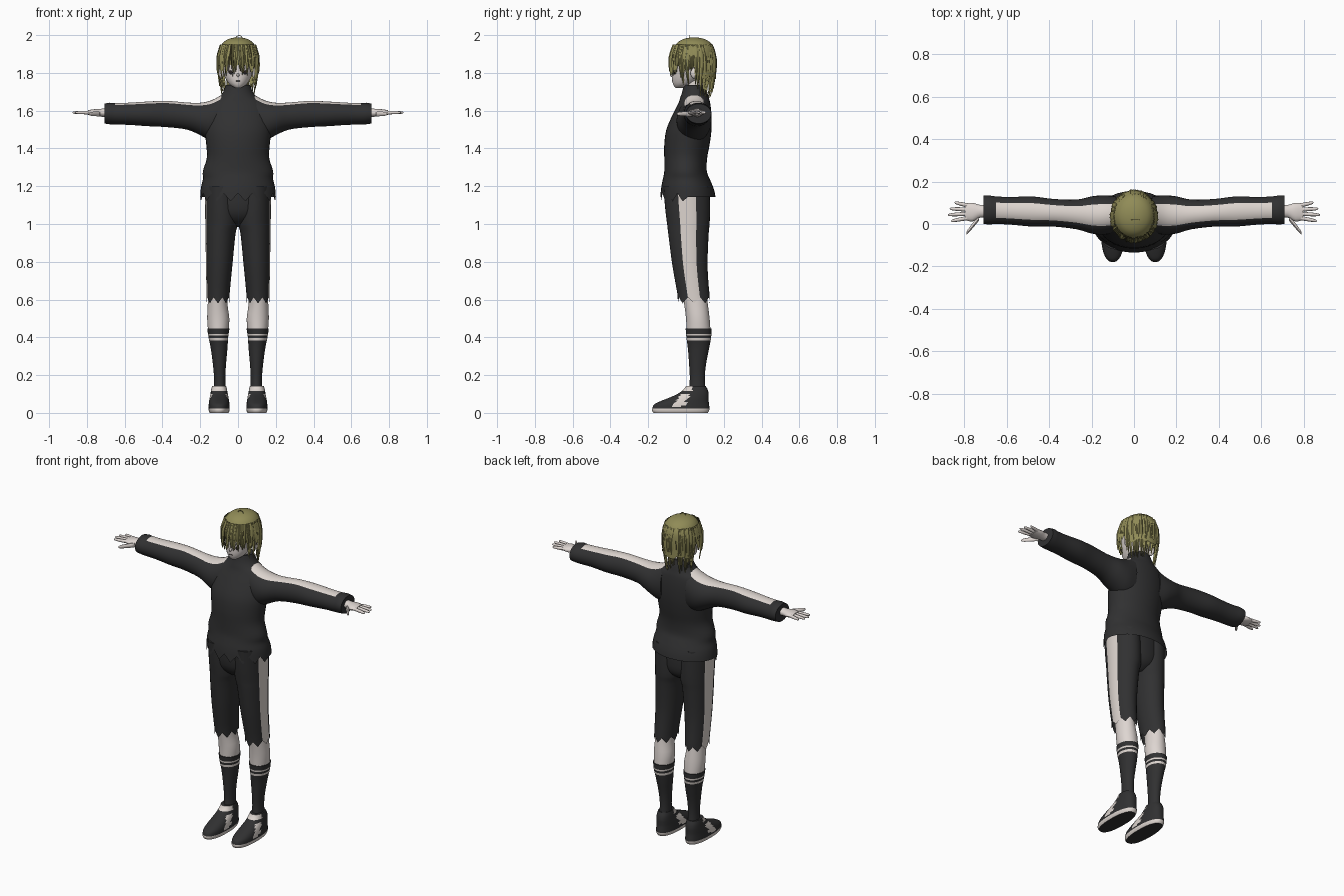
import bpy, bmesh, math, random
from mathutils import Vector

random.seed(4)
if "Cube" in bpy.data.objects:
    bpy.data.objects.remove(bpy.data.objects["Cube"])


def material(name, r, g, b):
    m = bpy.data.materials.new(name)
    m.use_nodes = True
    m.diffuse_color = (r, g, b, 1)
    bsdf = next(n for n in m.node_tree.nodes if n.type == "BSDF_PRINCIPLED")
    bsdf.inputs["Base Color"].default_value = (r, g, b, 1)
    return m


cloth = material("charcoal cloth", .03, .03, .031)
white = material("off white trim", .72, .66, .62)
skin = material("pale skin", .73, .67, .64)
hair = material("olive hair", .28, .26, .095)
shade = material("dark olive hair", .09, .08, .03)
ink = material("eye ink", .02, .015, .015)


def finish(name, bm, mats, angle=50):
    bmesh.ops.recalc_face_normals(bm, faces=bm.faces)
    me = bpy.data.meshes.new(name)
    bm.to_mesh(me)
    bm.free()
    ob = bpy.data.objects.new(name, me)
    bpy.context.collection.objects.link(ob)
    for m in mats:
        me.materials.append(m)
    bpy.ops.object.select_all(action="DESELECT")
    ob.select_set(True)
    bpy.context.view_layer.objects.active = ob
    bpy.ops.object.shade_smooth_by_angle(angle=math.radians(angle))
    return ob


def refine(rings, sub):
    """Catmull-Rom rings between the given ones."""
    out = []
    for i in range(len(rings) - 1):
        p = [rings[max(0, min(len(rings) - 1, i + j))] for j in (-1, 0, 1, 2)]
        for s in range(sub):
            t = s / sub
            out.append([b + .5 * t * (c - a + t * (2*a - 5*b + 4*c - d + t * (3*(b - c) + d - a)))
                        for a, b, c, d in zip(*p)])
    return out + [list(rings[-1])]


def loft(name, rings, mats, axis="z", side=1, seg=32, sub=3, power=1,
         rule=None, hem=None, caps=True, angle=50):
    """Skin oval rings (position, a0, a1, b0, b1) along z (a=x, b=y) or x (a=y, b=z)."""
    bm = bmesh.new()
    loops = []
    rings = refine(rings, sub)
    for ring in rings:
        pos, a0, a1, b0, b1 = ring
        loop = []
        for k in range(seg):
            t = 2 * math.pi * k / seg
            c, s = math.cos(t), math.sin(t)
            a = (a0 + a1) / 2 + (a1 - a0) / 2 * math.copysign(abs(c) ** power, c)
            b = (b0 + b1) / 2 + (b1 - b0) / 2 * math.copysign(abs(s) ** power, s)
            p = pos + (hem(k, s) if hem and ring is rings[-1] else 0)
            x, y, z = (a, b, p) if axis == "z" else (p, a, b)
            loop.append(bm.verts.new((x * side, y, z)))
        loops.append(loop)
    for lo, hi in zip(loops, loops[1:]):
        for k in range(seg):
            n = (k + 1) % seg
            f = bm.faces.new((lo[k], lo[n], hi[n], hi[k]))
            if rule:
                c = f.calc_center_median()
                f.material_index = int(rule(Vector((c.x * side, c.y, c.z)), k))
    if caps:
        bm.faces.new(loops[0])
        if not hem:
            bm.faces.new(loops[-1])
    return finish(name, bm, mats, angle)


def round_rings(rows, cx=0):
    """Rows (z, half width, back and front y) to full rings about x = cx."""
    return [(z, cx - w, cx + w, y0, y1) for z, w, y0, y1 in rows]


def ball(name, loc, size, mat):
    bm = bmesh.new()
    bmesh.ops.create_uvsphere(bm, u_segments=16, v_segments=10, radius=1)
    for v in bm.verts:
        v.co = Vector(a * b for a, b in zip(v.co, size)) + Vector(loc)
    finish(name, bm, [mat])


# Sweater body with high collar and a ragged front hem
loft("sweater_body", round_rings([
    (1.735, .066, -.012, .1), (1.70, .078, -.02, .112), (1.67, .102, -.03, .12),
    (1.64, .145, -.04, .128), (1.58, .17, -.07, .135), (1.5, .176, -.104, .135),
    (1.42, .168, -.115, .125), (1.35, .165, -.115, .112), (1.28, .186, -.115, .11),
    (1.24, .185, -.122, .125), (1.2, .195, -.13, .142), (1.155, .2, -.135, .156)]),
    [cloth], hem=lambda k, s: (-.035 if k % 2 else .008) if s < -.05 else -.012)

# Hips
loft("shorts_hips", round_rings([
    (1.2, .165, -.115, .12), (1.08, .162, -.108, .122),
    (1.02, .11, -.075, .105), (.985, .03, -.02, .06)]), [cloth])

# Head, neck and small face details
loft("neck", round_rings([(1.64, .05, 0, .09), (1.78, .045, -.005, .085)]), [skin])
loft("head", round_rings([
    (1.72, .014, -.055, -.02), (1.735, .04, -.066, .03), (1.76, .06, -.073, .07),
    (1.8, .078, -.074, .115), (1.88, .088, -.07, .135), (1.95, .06, -.03, .11)]), [skin])
ball("nose", (0, -.074, 1.788), (.007, .01, .01), skin)
ball("mouth", (0, -.071, 1.757), (.015, .003, .002), ink)

for side, tag in ((1, "left"), (-1, "right")):
    ball(tag + "_eye", (side * .035, -.062, 1.803), (.015, .005, .011), ink)
    ball(tag + "_ear", (side * .088, .045, 1.8), (.014, .022, .03), skin)

    # Sleeve with pale stripe on top
    loft(tag + "_sleeve", [
        (.085, -.04, .13, 1.43, 1.685), (.14, -.05, .135, 1.44, 1.655), (.2, -.045, .13, 1.47, 1.642),
        (.27, -.025, .115, 1.5, 1.643), (.38, -.012, .118, 1.513, 1.652), (.48, -.012, .13, 1.518, 1.648),
        (.58, -.003, .127, 1.525, 1.642), (.65, 0, .13, 1.526, 1.64), (.68, -.002, .134, 1.528, 1.642),
        (.708, 0, .134, 1.532, 1.636)], [cloth, white], axis="x", side=side,
        rule=lambda c, k: 5 <= k <= 10 and c.x < .655)

    # Hand, fingers and thumb
    loft(tag + "_hand", [(.68, .03, .09, 1.565, 1.615), (.725, .03, .09, 1.568, 1.61),
                         (.76, .012, .1, 1.572, 1.608), (.795, .018, .097, 1.578, 1.602)],
         [skin], axis="x", side=side, seg=16)

    def finger(name, x0, y0, x1, y1, r, z=1.59):
        path = [(0, 1), (.5, .9), (.9, .65), (1, .2)]
        loft(name, [(x0 + (x1 - x0) * t, y0 + (y1 - y0) * t - r * q, y0 + (y1 - y0) * t + r * q,
                     z - r * q, z + r * q) for t, q in path], [skin], axis="x", side=side, seg=10)

    for i, (finger_name, tip) in enumerate((("index", .862), ("middle", .876), ("ring", .868), ("little", .845))):
        finger(f"{tag}_{finger_name}_finger", .785, .028 + .02 * i, tip, .014 + .029 * i, .01)
    finger(tag + "_thumb", .73, .03, .79, -.045, .014, 1.583)

    # Cropped trouser leg with side stripe and ragged hem
    loft(tag + "_trouser_leg", [
        (1.2, 0, .175, -.12, .125), (1.08, -.002, .174, -.11, .127), (1, 0, .173, -.1, .125),
        (.95, .013, .172, -.094, .12), (.8, .028, .17, -.075, .114), (.7, .038, .168, -.058, .118),
        (.612, .046, .166, -.042, .126)], [cloth, white], side=side,
        rule=lambda c, k: k in (30, 31, 0, 1), hem=lambda k, s: -.032 * abs(k % 4 - 2) / 2)

    # Bare knee and banded sock
    loft(tag + "_knee", [(.7, .055, .155, -.03, .1), (.58, .056, .16, -.01, .115),
                         (.5, .046, .163, 0, .125), (.43, .05, .158, .004, .13)], [skin], side=side)
    bands = ((.409, .418), (.38, .396))
    loft(tag + "_sock", [(.447, .045, .163, -.002, .135), (.4, .052, .156, .002, .133),
                         (.34, .056, .144, .01, .122), (.25, .064, .132, .017, .105),
                         (.18, .067, .127, .02, .1), (.1, .065, .13, .015, .105)],
         [cloth, white], side=side, sub=12,
         rule=lambda c, k: any(lo < c.z < hi for lo, hi in bands))

    # Shoe: pale sole, side panel and tongue
    def shoe_paint(c, k):
        panel = .03 < c.z < .1 and abs(c.y + .025 - (c.z - .06) * .6) < .026
        tongue = c.z > .118 and c.y < .035
        return c.z < .024 or panel or tongue

    loft(tag + "_shoe", round_rings([
        (0, .05, -.172, .115), (.012, .055, -.179, .122), (.026, .056, -.178, .124),
        (.045, .055, -.168, .122), (.062, .053, -.135, .12), (.08, .05, -.09, .12),
        (.1, .046, -.045, .12), (.122, .042, -.015, .115), (.142, .037, 0, .105)], .1),
        [cloth, white], side=side, seg=48, sub=4, power=.85, rule=shoe_paint)


# Hair cap
MID, RX, RY = .036, .106, .117
loft("hair_cap", [(z, -RX * q, RX * q, MID + .006 - RY * q, MID + .006 + RY * q) for z, q in (
    (1.988, .1), (1.982, .4), (1.965, .7), (1.935, .9), (1.9, .98), (1.845, 1))],
    [hair], seg=48, hem=lambda k, s: random.uniform(-.02, 0) - (.06 if s > .3 else 0))


# Hair locks: tapered ridged strips hanging round the head
def lock_end(s):
    if s < -.6:
        return random.uniform(1.775, 1.825)
    if s < -.25:
        return random.uniform(1.73, 1.79)
    if s < .2:
        return random.uniform(1.79, 1.82)
    return random.uniform(1.665, 1.74)


bm = bmesh.new()
count = 84
for i in range(count):
    t = 2 * math.pi * (i + random.uniform(-.3, .3)) / count
    end = lock_end(math.sin(t))
    lean = random.uniform(-.12, .12)
    lift = random.uniform(0, .006)
    tint = int(random.random() < (.3 if math.sin(t) < -.5 else .08))
    rows = []
    for step in range(7):
        f = step / 6
        z = 1.95 + (end - 1.95) * f
        q = min(1, .82 + (1.95 - z) * 3) - max(0, 1.82 - z) * 1.5
        half = .1 * (1 - f ** 3) + .005
        half *= .4 if tint else 1
        row = []
        for off, bump in ((-half, 0), (0, .005), (half, 0)):
            a = t + lean * f + off
            reach = q + (lift + bump) / RX
            row.append(bm.verts.new((RX * reach * math.cos(a), MID + RY * reach * math.sin(a), z)))
        rows.append(row)
    for up, down in zip(rows, rows[1:]):
        for j in (0, 1):
            bm.faces.new((up[j], up[j + 1], down[j + 1], down[j])).material_index = tint
finish("hair_locks", bm, [hair, shade])

# Stray curl on the crown
curl = bpy.data.curves.new("crown_curl", "CURVE")
curl.dimensions = "3D"
curl.bevel_depth = .002
spline = curl.splines.new("POLY")
spline.points.add(4)
for p, (x, z) in zip(spline.points, ((-.015, 1.98), (-.008, 1.992), (.004, 1.998), (.016, 1.995), (.024, 1.986))):
    p.co = (x, .02, z, 1)
curl.materials.append(hair)
bpy.context.collection.objects.link(bpy.data.objects.new("crown_curl", curl))
